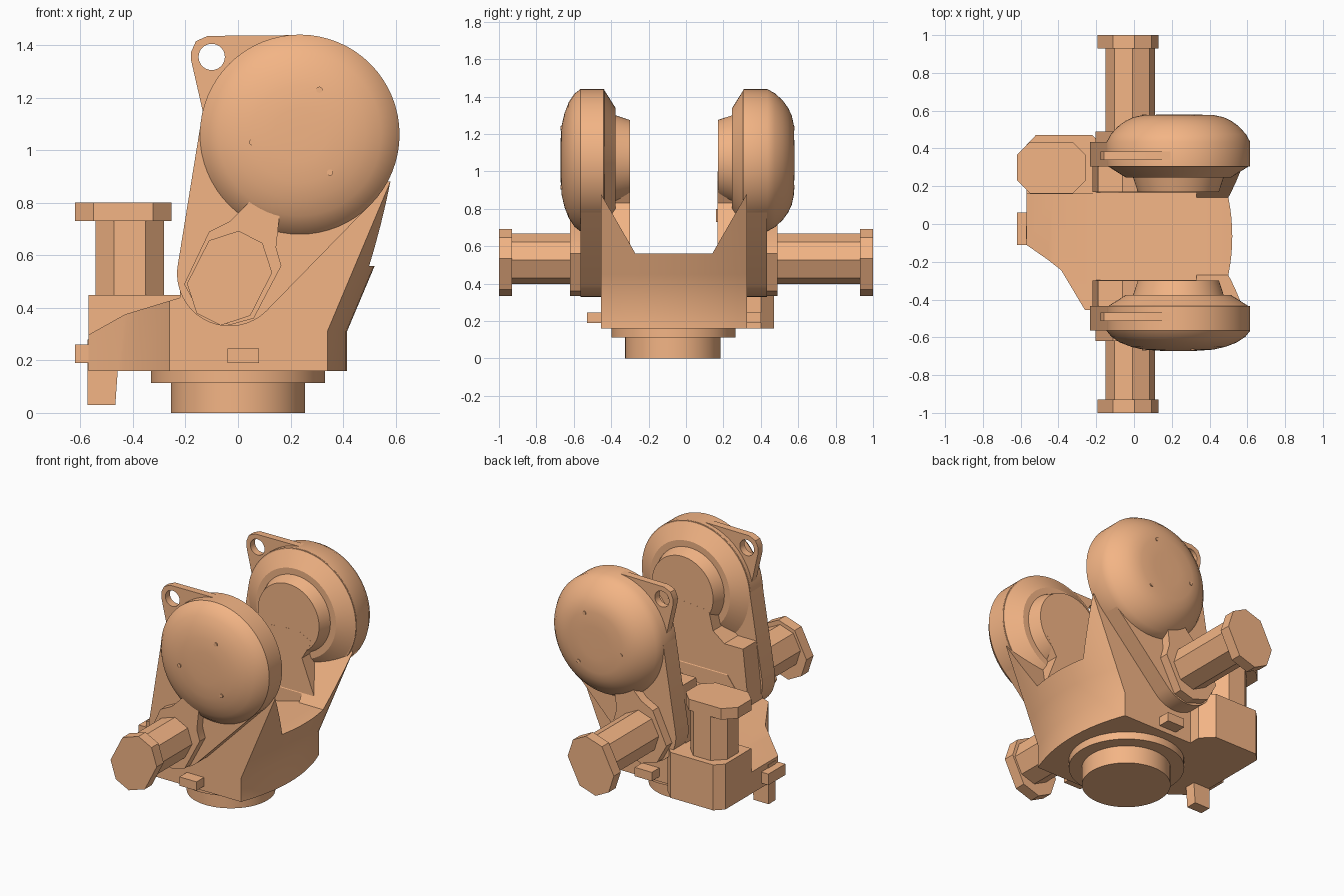
import bpy, bmesh, math
from mathutils import Vector
from mathutils.geometry import convex_hull_2d

if "Cube" in bpy.data.objects:
    bpy.data.objects.remove(bpy.data.objects["Cube"])

CY = -0.065              # symmetry plane of the two arms
AX, AZ = 0.235, 1.06     # tilt axis
MX, MZ = -0.032, 0.513   # side motor axis

paint = bpy.data.materials.new("orange_paint")
paint.diffuse_color = (0.9, 0.46, 0.235, 1)
paint.use_nodes = True
paint.node_tree.nodes["Principled BSDF"].inputs["Base Color"].default_value = paint.diffuse_color


def finish(name, bm):
    bmesh.ops.remove_doubles(bm, verts=bm.verts, dist=1e-5)
    bmesh.ops.recalc_face_normals(bm, faces=bm.faces)
    me = bpy.data.meshes.new(name)
    bm.to_mesh(me)
    bm.free()
    me.materials.append(paint)
    ob = bpy.data.objects.new(name, me)
    bpy.context.collection.objects.link(ob)
    return ob


def loft(name, rings):
    bm = bmesh.new()
    vs = [[bm.verts.new(p) for p in r] for r in rings]
    n = len(vs[0])
    for a, b in zip(vs, vs[1:]):
        for i in range(n):
            j = (i + 1) % n
            bm.faces.new((a[i], a[j], b[j], b[i]))
    bm.faces.new(vs[0])
    bm.faces.new(vs[-1])
    return finish(name, bm)


def prism(name, pts, axis, a, b):
    put = {'x': lambda p, t: (t, p[0], p[1]),
           'y': lambda p, t: (p[0], t, p[1]),
           'z': lambda p, t: (p[0], p[1], t)}[axis]
    return loft(name, [[put(p, t) for p in pts] for t in (a, b)])


def box(name, x0, x1, y0, y1, z0, z1):
    return prism(name, [(x0, y0), (x1, y0), (x1, y1), (x0, y1)], 'z', z0, z1)


def circle(cx, cy, r, n=64):
    return [(cx + r * math.cos(2 * math.pi * i / n),
             cy + r * math.sin(2 * math.pi * i / n)) for i in range(n)]


def lathe_y(name, profile, s):
    return loft(name, [[(x, CY + s * d, z) for x, z in circle(AX, AZ, r)]
                       for r, d in profile])


def octagon(cx, cy, hx, hy, c, ang=0.0):
    p = [(hx, hy - c), (hx - c, hy), (c - hx, hy), (-hx, hy - c),
         (-hx, c - hy), (c - hx, -hy), (hx - c, -hy), (hx, c - hy)]
    ca, sa = math.cos(ang), math.sin(ang)
    return [(cx + x * ca - y * sa, cy + x * sa + y * ca) for x, y in p]


def cut(ob, cutter):
    m = ob.modifiers.new("cut", 'BOOLEAN')
    m.operation, m.object, m.solver = 'DIFFERENCE', cutter, 'EXACT'
    bpy.context.view_layer.objects.active = ob
    bpy.ops.object.modifier_apply(modifier=m.name)
    bpy.data.objects.remove(cutter)


# Round foot and flange
prism("base_foot", circle(0, -0.07, 0.255), 'z', 0, 0.12)
prism("base_flange", circle(0, -0.067, 0.332), 'z', 0.113, 0.165)

# Main body: bowed front, leaning forward, with a trough between the arms
HALF, SAG, N = 0.39, 0.075, 16
rings = []
for z, back, front in [(0.16, -0.26, 0.34), (0.31, -0.26, 0.34),
                       (0.45, -0.2, 0.399), (0.88, 0.12, 0.58)]:
    ring = [(back, CY + HALF, z), (back, CY - HALF, z)]
    for i in range(N + 1):
        t = -1 + 2 * i / N
        ring.append((front + SAG * (1 - t * t), CY + HALF * t, z))
    rings.append(ring)
body = loft("main_body", rings)
cut(body, prism("trough", [(CY - 0.205, 0.56), (CY + 0.205, 0.56),
                           (CY + 0.436, 0.96), (CY - 0.436, 0.96)], 'x', -1, 1))
SLOPE = [(0.33, 0.56), (0.1, 0.5), (-0.2, 0.445), (-0.43, 0.375), (-0.6, 0.28)]
cut(body, prism("ramp", SLOPE + [(-0.6, 0.7), (0.33, 0.7)], 'y', CY - 0.232, CY + 0.232))

# Rear housing with sloped top beside the motor seat
rear = prism("rear_housing", [(-0.15, -0.455), (-0.26, -0.455), (-0.385, -0.245), (-0.455, -0.19),
                              (-0.57, -0.11), (-0.57, 0.42), (-0.52, 0.47), (-0.22, 0.47),
                              (-0.15, 0.40)], 'z', 0.16, 0.448)
cut(rear, prism("rear_slope", SLOPE + [(-0.6, 0.7), (0.33, 0.7)], 'y', -0.6, 0.16))

# Upright motor
prism("upright_motor", octagon(-0.412, 0.305, 0.13, 0.125, 0.07), 'z', 0.44, 0.74)
prism("upright_motor_cap", octagon(-0.437, 0.298, 0.183, 0.137, 0.07), 'z', 0.73, 0.8)

# Rear connector and hook
box("rear_connector", -0.62, -0.56, -0.11, 0.06, 0.19, 0.26)
prism("rear_hook", [(-0.573, 0.03), (-0.467, 0.03), (-0.455, 0.2), (-0.455, 0.28),
                    (-0.573, 0.28)], 'y', -0.08, -0.01)

# Arm outline: hull round the big disc and the motor seat
pts = [Vector(p) for p in circle(AX, AZ, 0.379) + circle(MX, 0.53, 0.2)]
outline = [tuple(pts[i]) for i in convex_hull_2d(pts)]
TILT = math.radians(63)
LUG = [(-0.13, 1.13), (-0.178, 1.34), (-0.178, 1.375), (-0.16, 1.415),
       (-0.115, 1.435), (0.235, 1.438), (0.2, 1.1)]
INNER = [(-0.22, 0.2), (0.34, 0.2), (0.34, 0.34), (0.435, 0.56), (0.33, 0.83), (0.4, 0.95),
         (0.3, 1.0), (0.05, 0.98), (0.02, 0.86), (-0.06, 0.8), (-0.19, 0.8), (-0.22, 0.53)]

for s, side in ((-1, "front"), (1, "back")):
    Y = lambda d: CY + s * d
    prism(side + "_arm", outline, 'y', Y(0.37), Y(0.498))
    prism(side + "_arm_inner", INNER, 'y', Y(0.2345), Y(0.385))
    # Domed disc with tapered inner hub
    dome = ([(0.355, 0.532), (0.31, 0.562), (0.25, 0.585), (0.185, 0.6), (0.1, 0.606), (0.03, 0.607)]
            if s < 0 else
            [(0.358, 0.54), (0.32, 0.582), (0.28, 0.611), (0.24, 0.63), (0.19, 0.641),
             (0.1, 0.644), (0.03, 0.644)])
    lathe_y(side + "_disc", [(0.215, 0.235), (0.24, 0.312), (0.28, 0.312), (0.38, 0.375),
                             (0.38, 0.5)] + dome, s)
    # Cover bolts
    top = 0.605 if s < 0 else 0.645
    for i, (x, z) in enumerate([(0.31, 1.23), (0.055, 1.03), (0.35, 0.915)]):
        prism(f"{side}_bolt_{i}", circle(x, z, 0.012, 12), 'y', Y(top - 0.03), Y(top))
    # Lifting lug
    lug = prism(side + "_lug", LUG, 'y', Y(0.403), Y(0.449))
    cut(lug, prism("lug_hole", circle(-0.1, 1.355, 0.05, 32), 'y', Y(0.3), Y(0.6)))
    # Motor mount with tongue toward the disc
    mount = [(-0.205, 0.49), (-0.11, 0.69), (-0.03, 0.73), (0.05, 0.81), (0.16, 0.77),
             (0.145, 0.63), (0.165, 0.56), (0.06, 0.36), (-0.03, 0.335), (-0.14, 0.37)]
    prism(side + "_motor_mount", mount, 'y', Y(0.45), Y(0.555))
    # Side motor and end cap
    prism(side + "_motor", octagon(MX + 0.012, MZ + 0.02, 0.125, 0.12, 0.07, TILT), 'y',
          Y(0.53), s * 0.94)
    prism(side + "_motor_cap", octagon(MX, MZ, 0.176, 0.135, 0.084, TILT), 'y',
          s * 0.93, s * 1.0)
    # Side connector
    y0, y1 = sorted((Y(0.38), Y(0.465)))
    box(side + "_connector", -0.04, 0.08, y0, y1, 0.19, 0.246)

for ob in bpy.context.scene.objects:
    ob.select_set(True)
bpy.context.view_layer.objects.active = body
bpy.ops.object.shade_smooth_by_angle(angle=math.radians(29))
